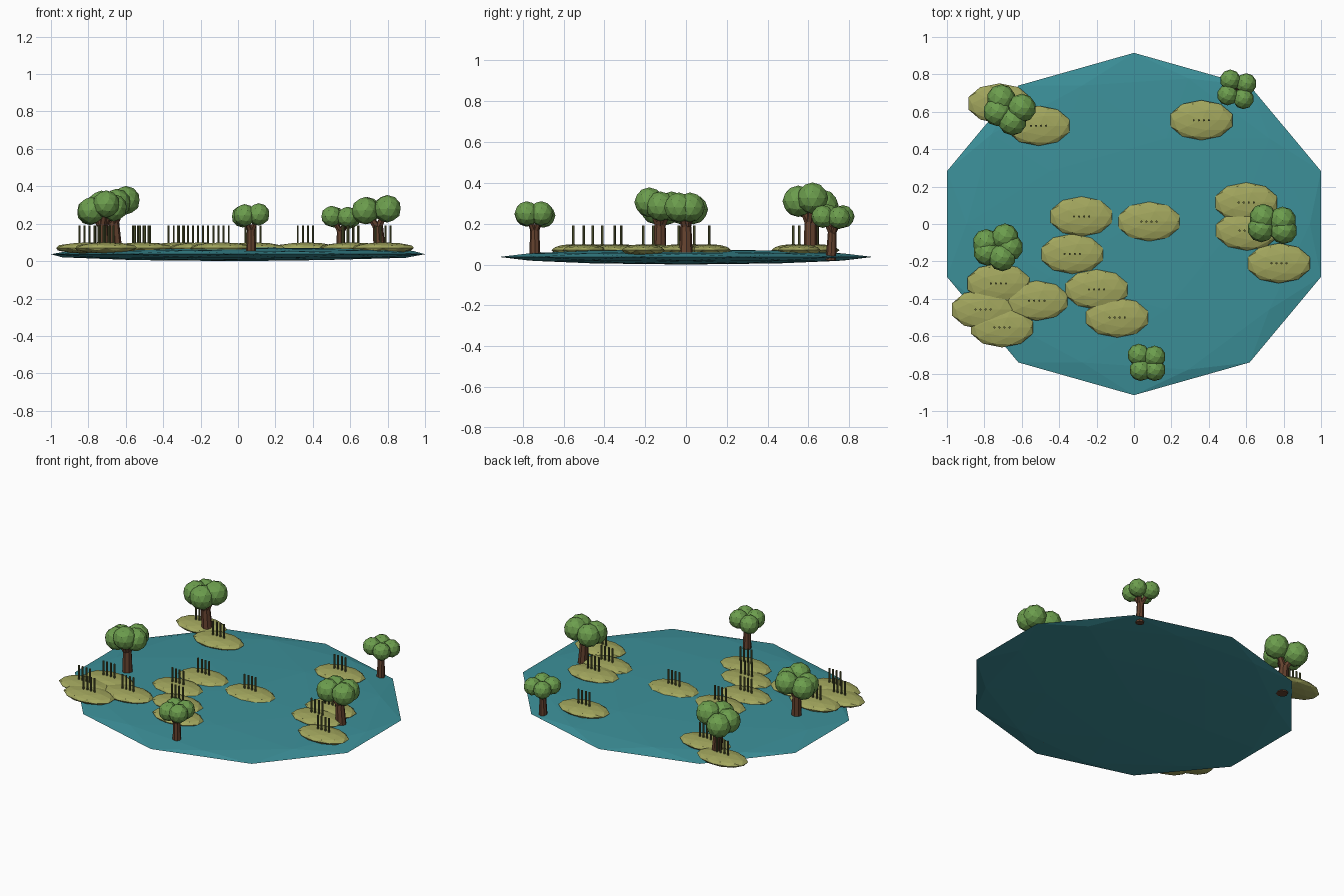
import bpy
import bmesh
from mathutils import Matrix, Vector

cube = bpy.data.objects.get("Cube")
if cube:
    bpy.data.objects.remove(cube, do_unlink=True)


def material(name, colour):
    mat = bpy.data.materials.new(name)
    mat.use_nodes = True
    mat.diffuse_color = (*colour, 1)
    mat.node_tree.nodes["Principled BSDF"].inputs["Base Color"].default_value = (*colour, 1)
    return mat


WATER = material("water teal", (0.045, 0.28, 0.32))
MOSS = material("moss olive", (0.36, 0.38, 0.11))
REED = material("reed green", (0.10, 0.11, 0.035))
BARK = material("bark brown", (0.13, 0.055, 0.028))
LEAF = material("leaf green", (0.15, 0.34, 0.075))


def finish(bm, name, mat):
    mesh = bpy.data.meshes.new(name)
    bm.to_mesh(mesh)
    bm.free()
    mesh.materials.append(mat)
    obj = bpy.data.objects.new(name, mesh)
    bpy.context.collection.objects.link(obj)
    return obj


def add_blob(bm, centre, size):
    """Faceted ball stretched to the given half sizes."""
    place = Matrix.Translation(centre) @ Matrix.Diagonal((*size, 1))
    bmesh.ops.create_icosphere(bm, subdivisions=2, radius=1, matrix=place)


def add_strut(bm, start, end, r1, r2, sides):
    """Tapered rod between two points."""
    start, end = Vector(start), Vector(end)
    axis = end - start
    turn = axis.to_track_quat("Z", "Y").to_matrix().to_4x4()
    place = Matrix.Translation((start + end) / 2) @ turn
    bmesh.ops.create_cone(bm, cap_ends=True, segments=sides, radius1=r1,
                          radius2=r2, depth=axis.length, matrix=place)


# Pond
bm = bmesh.new()
add_blob(bm, (0, 0, 0.037), (1.0515, 0.915, 0.037))
finish(bm, "pond", WATER)

# Moss islands, each with a row of four reeds
ISLANDS = [
    (-.72, .645), (-.51, .525), (.36, .555), (-.28, .04), (.08, .013),
    (.6, .115), (.605, -.035), (.775, -.21), (-.33, -.16), (-.2, -.35),
    (-.09, -.5), (-.52, -.41), (-.725, -.318), (-.807, -.457), (-.706, -.553),
]
for x, y in ISLANDS:
    bm = bmesh.new()
    add_blob(bm, (x, y, 0.07), (0.174, 0.107, 0.03))
    finish(bm, "moss_island", MOSS)

    bm = bmesh.new()
    for i in range(4):
        rx = x + (i - 1.5) * 0.027
        add_strut(bm, (rx, y, 0.07), (rx, y, 0.19), 0.006, 0.006, 6)
    finish(bm, "reeds", REED)

# Trees: trunk foot, leaf ball radius, leaf ball centres
TREES = [
    ((.55, .71), .056, [(.515, .77, .235), (.6, .75, .23), (.5, .69, .24), (.585, .67, .235)]),
    ((-.65, .61), .077, [(-.71, .67, .29), (-.6, .62, .325), (-.73, .6, .3), (-.65, .55, .31)]),
    ((-.72, -.13), .073, [(-.79, -.1, .265), (-.69, -.07, .285), (-.705, -.18, .305),
                          (-.665, -.125, .285), (-.785, -.15, .27)]),
    ((.76, 0), .073, [(.69, .035, .27), (.795, .02, .28), (.68, -.025, .27), (.8, -.035, .28)]),
    ((.07, -.74), .06, [(.025, -.7, .24), (.11, -.71, .25), (.035, -.78, .245), (.11, -.78, .25)]),
]
for (x, y), radius, balls in TREES:
    crown = sum((Vector(b) for b in balls), Vector()) / len(balls)
    fork = Vector((x, y, 0.02)).lerp(crown, 0.65)

    # Trunk with a branch into every leaf ball
    bm = bmesh.new()
    add_strut(bm, (x, y, 0.02), fork, radius * 0.46, radius * 0.38, 8)
    for ball in balls:
        add_strut(bm, fork - Vector((0, 0, 0.012)), ball, radius * 0.3, radius * 0.15, 6)
    finish(bm, "tree_trunk", BARK)

    bm = bmesh.new()
    for ball in balls:
        add_blob(bm, ball, (radius, radius, radius))
    finish(bm, "tree_crown", LEAF)
